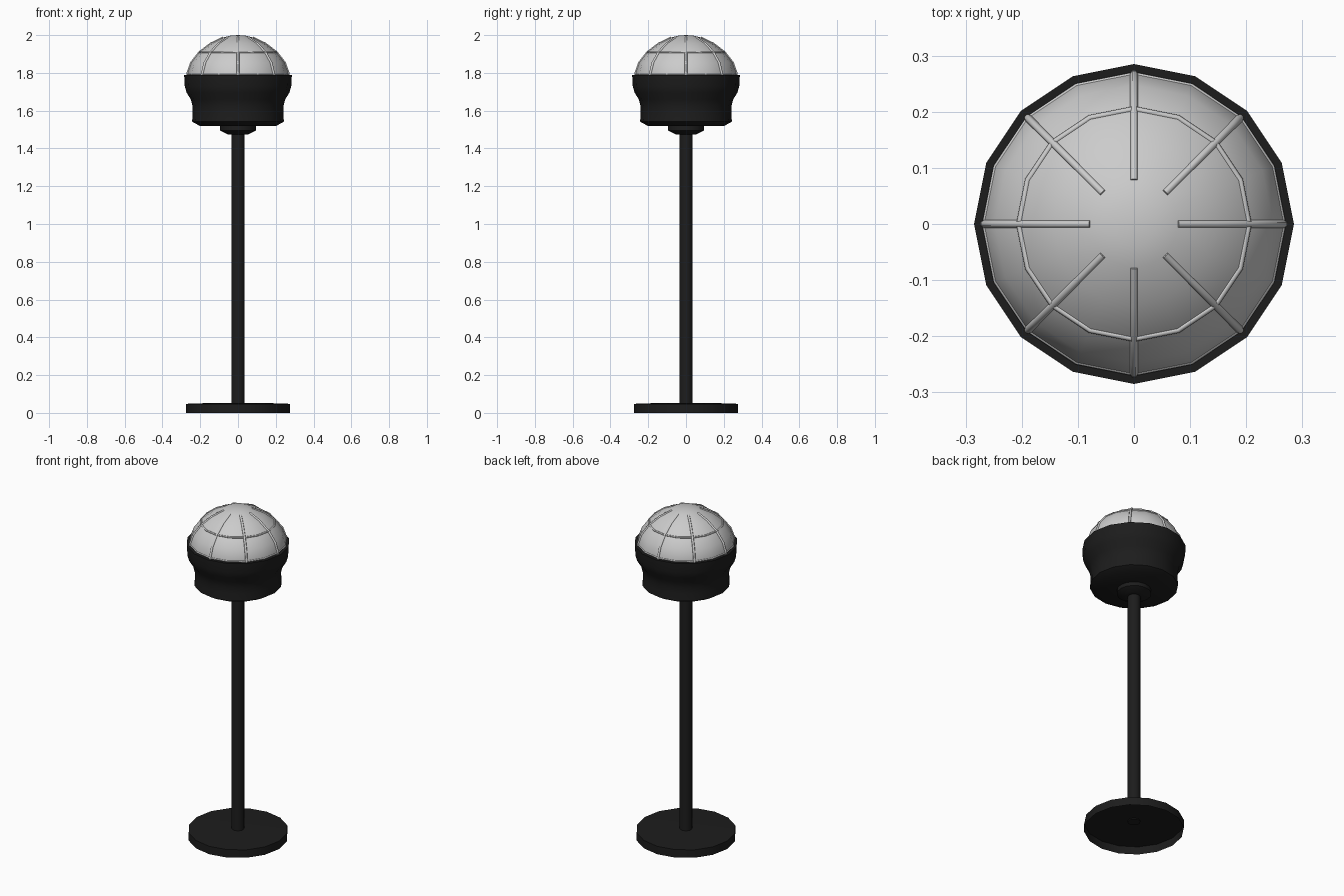
import bpy, bmesh, math

if "Cube" in bpy.data.objects:
    bpy.data.objects.remove(bpy.data.objects["Cube"])

N = 16  # sides of every turned part

black = bpy.data.materials.new("black")
black.diffuse_color = (0.012, 0.012, 0.012, 1)
black.use_nodes = True
black.node_tree.nodes["Principled BSDF"].inputs["Base Color"].default_value = black.diffuse_color


def finish(name, bm, mat=None, angle=35):
    bmesh.ops.remove_doubles(bm, verts=bm.verts, dist=1e-5)
    bmesh.ops.recalc_face_normals(bm, faces=bm.faces)
    me = bpy.data.meshes.new(name)
    bm.to_mesh(me)
    bm.free()
    ob = bpy.data.objects.new(name, me)
    bpy.context.collection.objects.link(ob)
    if mat:
        me.materials.append(mat)
    bpy.ops.object.select_all(action='DESELECT')
    ob.select_set(True)
    bpy.context.view_layer.objects.active = ob
    bpy.ops.object.shade_smooth_by_angle(angle=math.radians(angle))
    return ob


def lathe(name, profile, mat=None, angle=35, n=N):
    """Turn an (r, z) profile around the z axis."""
    bm = bmesh.new()
    vs = [bm.verts.new((r, 0, z)) for r, z in profile]
    es = [bm.edges.new(p) for p in zip(vs, vs[1:])]
    bmesh.ops.spin(bm, geom=vs + es, cent=(0, 0, 0), axis=(0, 0, 1),
                   angle=2 * math.pi, steps=n, use_merge=True)
    return finish(name, bm, mat, angle)


def tube(name, points, radius, cyclic=False):
    """Thin wire along a list of points."""
    cu = bpy.data.curves.new(name, 'CURVE')
    cu.dimensions = '3D'
    cu.bevel_depth = radius
    cu.bevel_resolution = 1
    cu.use_fill_caps = not cyclic
    sp = cu.splines.new('POLY')
    sp.points.add(len(points) - 1)
    for p, co in zip(sp.points, points):
        p.co = (*co, 1)
    sp.use_cyclic_u = cyclic
    ob = bpy.data.objects.new(name, cu)
    bpy.context.collection.objects.link(ob)
    return ob


def polar(r, z, a):
    return (r * math.cos(a), r * math.sin(a), z)


# Base plate, hollow underneath
lathe("base", [(0.275, 0), (0.275, 0.048), (0.13, 0.053), (0.0, 0.053)], black)

# Pole and the collar under the head
lathe("pole", [(0, 0.048), (0.035, 0.048), (0.035, 1.49), (0, 1.49)], black)
lathe("collar", [(0.034, 1.475), (0.055, 1.475), (0.095, 1.495),
                 (0.095, 1.52), (0, 1.52)], black)

# Bowl-shaped housing
lathe("housing", [(0, 1.518), (0.2, 1.518), (0.243, 1.542), (0.24, 1.585),
                  (0.24, 1.62), (0.25, 1.66), (0.272, 1.695),
                  (0.282, 1.73), (0.285, 1.788), (0.262, 1.788),
                  (0.26, 1.76)], black)

# Glass dome
dome = [(0.268, 1.775), (0.267, 1.80), (0.248, 1.855), (0.205, 1.91),
        (0.145, 1.956), (0.078, 1.988), (0.04, 1.997), (0, 2.0)]
lathe("dome", dome, angle=40)

# Wire cage: eight ribs and two rings lying on the dome
for i in range(8):
    tube("cage_rib", [polar(r, z - 0.002, i * math.pi / 4)
                      for r, z in dome[:6]], 0.007)
for r, z in ((0.205, 1.909), (0.266, 1.793)):
    tube("cage_ring", [polar(r, z, 2 * math.pi * k / N) for k in range(N)],
         0.005, True)
